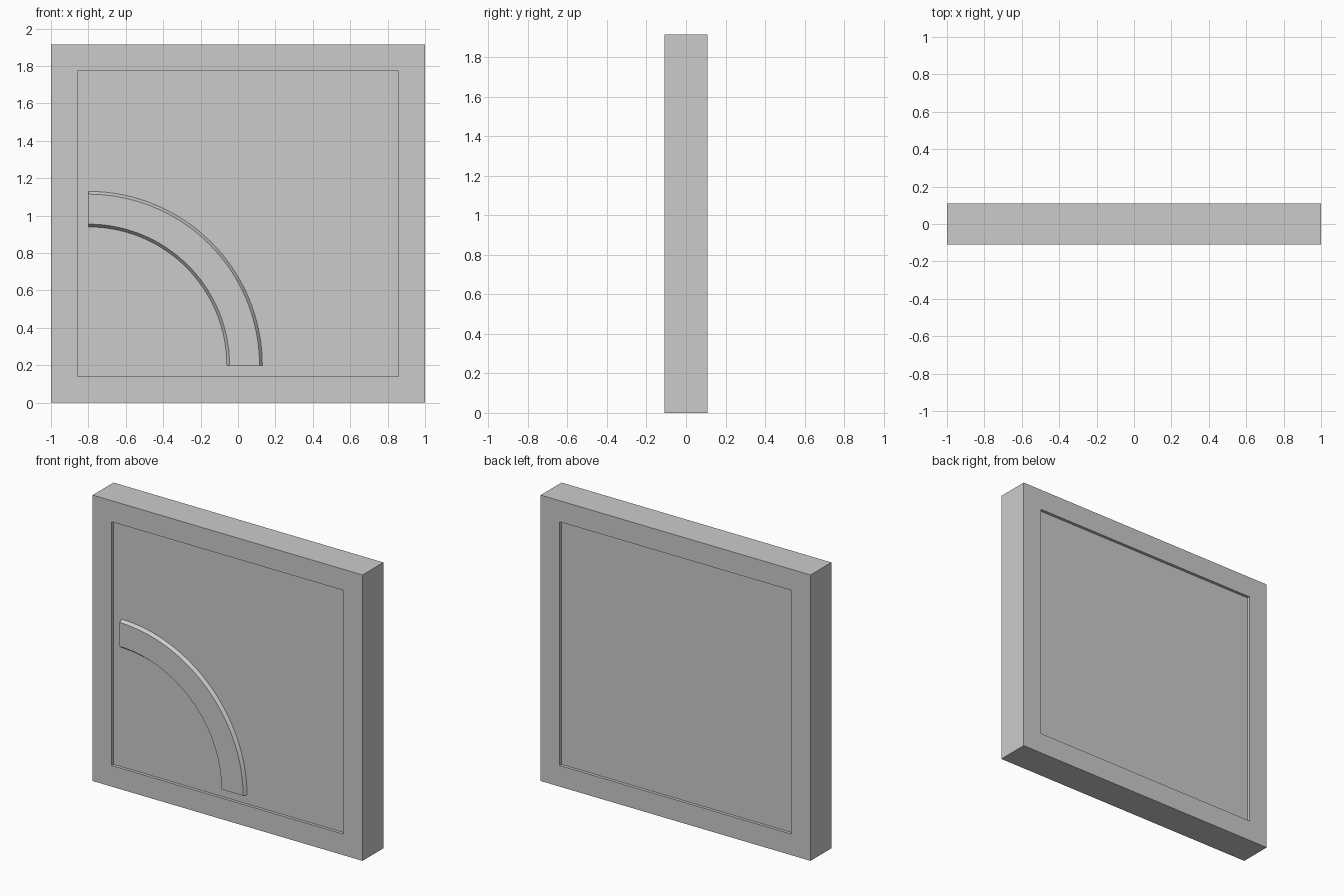
import bpy, bmesh, math
from mathutils import Matrix

if "Cube" in bpy.data.objects:
    bpy.data.objects.remove(bpy.data.objects["Cube"])

WIDTH, DEPTH, HEIGHT = 2.0, 0.22, 1.915
BORDER, RECESS = 0.2, 0.02


def finish(bm, name):
    mesh = bpy.data.meshes.new(name)
    bmesh.ops.recalc_face_normals(bm, faces=bm.faces)
    bm.to_mesh(mesh)
    bm.free()
    obj = bpy.data.objects.new(name, mesh)
    bpy.context.collection.objects.link(obj)
    return obj


# Framed panel: slab with a shallow recess on the front and the back
bm = bmesh.new()
bmesh.ops.create_cube(bm, size=1, matrix=Matrix.Translation((0, 0, HEIGHT / 2))
                      @ Matrix.Diagonal((WIDTH, DEPTH, HEIGHT, 1)))
bm.normal_update()
for face in [f for f in bm.faces if abs(f.normal.y) > 0.9]:
    normal = face.normal.copy()
    bmesh.ops.inset_region(bm, faces=[face], thickness=BORDER)
    inner = bmesh.ops.extrude_discrete_faces(bm, faces=[face])["faces"][0]
    bmesh.ops.translate(bm, verts=inner.verts, vec=-normal * RECESS)
finish(bm, "framed_panel")

# Quarter-round moulding: bevelled section swept about the recess corner
front, base = -DEPTH / 2, -DEPTH / 2 + RECESS
section = [(0.74, base), (0.755, front), (0.915, front), (0.93, base)]
cx, cz, steps = -WIDTH / 2 + BORDER, BORDER, 32
bm = bmesh.new()
rows = []
for i in range(steps + 1):
    a = math.pi / 2 * i / steps
    rows.append([bm.verts.new((cx + r * math.cos(a), y, cz + r * math.sin(a)))
                 for r, y in section])
for a, b in zip(rows, rows[1:]):
    for j in range(len(section) - 1):
        bm.faces.new((a[j], a[j + 1], b[j + 1], b[j]))
arc = finish(bm, "arc_moulding")
# The open strip must face outwards (front faces toward -y)
if sum(p.normal.y for p in arc.data.polygons) > 0:
    arc.data.flip_normals()

bpy.context.view_layer.objects.active = arc
arc.select_set(True)
bpy.ops.object.shade_smooth_by_angle(angle=math.radians(30))
